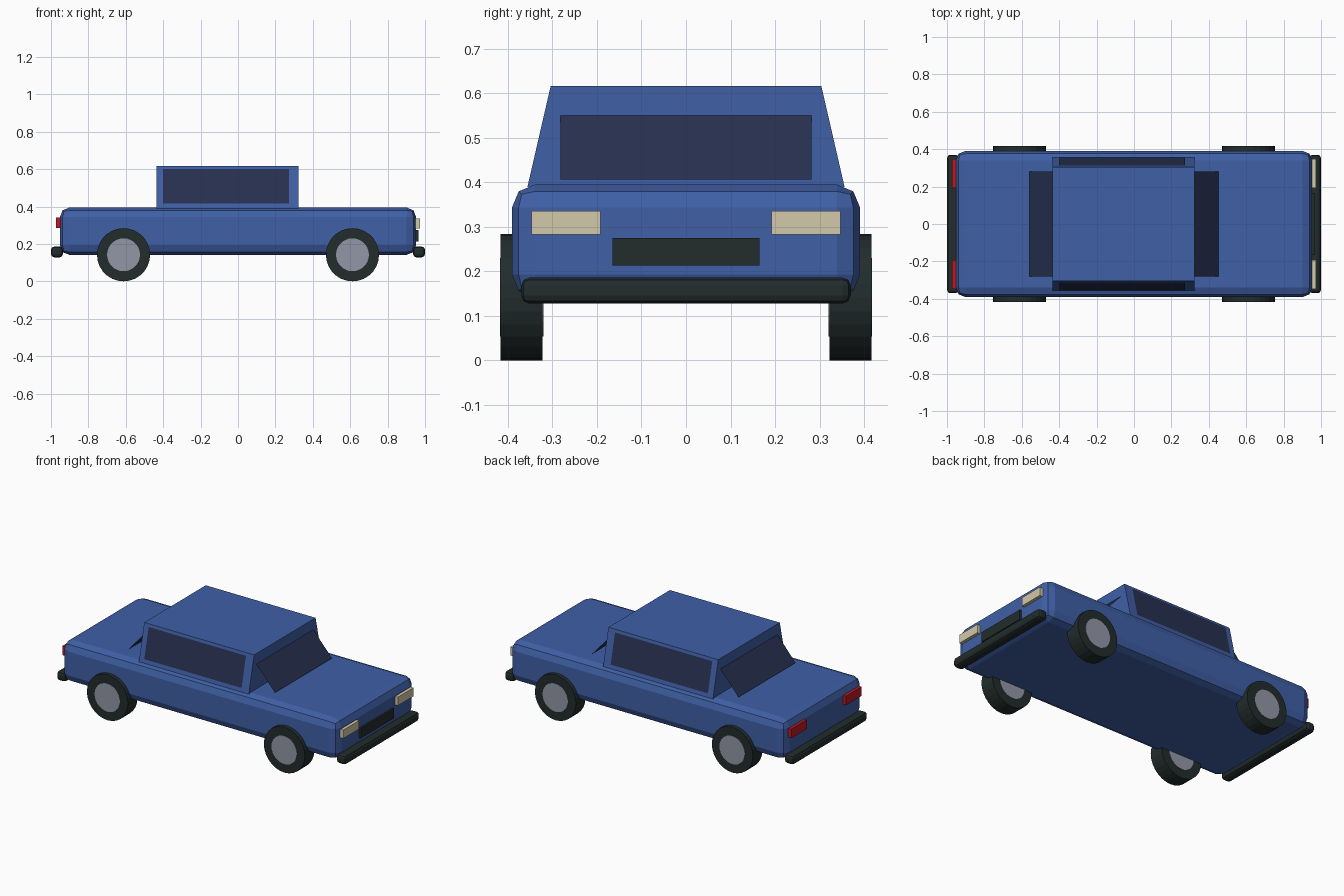
import bpy, bmesh, math
from mathutils import Vector

if "Cube" in bpy.data.objects:
    bpy.data.objects.remove(bpy.data.objects["Cube"])


def material(name, rgb):
    m = bpy.data.materials.new(name)
    m.diffuse_color = (*rgb, 1)
    m.use_nodes = True
    m.node_tree.nodes["Principled BSDF"].inputs["Base Color"].default_value = m.diffuse_color
    return m


BLUE = material("body blue", (0.05, 0.115, 0.38))
GLASS = material("dark glass", (0.02, 0.03, 0.08))
BLACK = material("black rubber", (0.016, 0.025, 0.025))
STEEL = material("wheel steel", (0.29, 0.31, 0.38))
CREAM = material("headlight cream", (0.65, 0.58, 0.40))
RED = material("tail light red", (0.50, 0.01, 0.02))


def finish(name, bm, mat):
    bmesh.ops.recalc_face_normals(bm, faces=bm.faces)
    me = bpy.data.meshes.new(name)
    bm.to_mesh(me)
    bm.free()
    me.materials.append(mat)
    ob = bpy.data.objects.new(name, me)
    bpy.context.collection.objects.link(ob)
    return ob


def box(name, lo, hi, mat, bevel=0.0, top_y=1.0):
    """Box between two corners; top_y narrows the roof, bevel rounds edges."""
    lo, hi = Vector(lo), Vector(hi)
    bm = bmesh.new()
    bmesh.ops.create_cube(bm, size=1)
    for v in bm.verts:
        if v.co.z > 0:
            v.co.y *= top_y
        v.co = (lo + hi) / 2 + v.co * (hi - lo)
    if bevel:
        bmesh.ops.bevel(bm, geom=bm.edges[:], offset=bevel, segments=2,
                        profile=0.5, affect='EDGES')
    return finish(name, bm, mat)


def sheet(name, pts, mat, outward):
    """Single flat pane facing outward."""
    bm = bmesh.new()
    f = bm.faces.new([bm.verts.new(p) for p in pts])
    f.normal_update()
    flip = f.normal.dot(Vector(outward)) < 0
    ob = finish(name, bm, mat)
    if (ob.data.polygons[0].normal.dot(Vector(outward)) < 0):
        ob.data.flip_normals()
    return ob


def cylinder(name, x, y, z, r, width, sides, mat):
    bm = bmesh.new()
    bmesh.ops.create_cone(bm, cap_ends=True, segments=sides, radius1=r,
                          radius2=r, depth=width)
    for v in bm.verts:
        v.co = Vector((x + v.co.x, y + v.co.z, z + v.co.y))
    return finish(name, bm, mat)


# Main body and tapered cabin
box("body", (-0.953, -0.391, 0.141), (0.953, 0.391, 0.395), BLUE, 0.052)
box("cabin", (-0.436, -0.356, 0.39), (0.324, 0.356, 0.616), BLUE, top_y=0.304 / 0.356)


def cabin_y(z):
    return 0.356 - (z - 0.39) * (0.052 / 0.226)


# Side windows lying on the sloped cabin sides
for s, side in ((-1, "right"), (1, "left")):
    yb, yt = cabin_y(0.415) + 0.004, cabin_y(0.60) + 0.004
    sheet(side + "_side_window",
          [(-0.40, s * yb, 0.415), (0.273, s * yb, 0.415),
           (0.273, s * yt, 0.60), (-0.40, s * yt, 0.60)], GLASS, (0, s, 0.2))

# Slanted windscreen and rear window panes
for name, x_top, x_bot in (("windscreen", 0.322, 0.453), ("rear_window", -0.434, -0.56)):
    sheet(name, [(x_bot, -0.282, 0.406), (x_bot, 0.282, 0.406),
                 (x_top, 0.282, 0.552), (x_top, -0.282, 0.552)],
          GLASS, (x_bot - x_top, 0, 0.1))

# Bumpers
box("front_bumper", (0.936, -0.37, 0.128), (1.0, 0.37, 0.186), BLACK, 0.018)
box("rear_bumper", (-1.0, -0.37, 0.128), (-0.936, 0.37, 0.186), BLACK, 0.018)

# Grille, headlights and tail lights
box("grille", (0.94, -0.165, 0.213), (0.965, 0.165, 0.275), BLACK)
for s, side in ((-1, "right"), (1, "left")):
    y0, y1 = sorted((s * 0.192, s * 0.347))
    box(side + "_headlight", (0.94, y0, 0.283), (0.972, y1, 0.336), CREAM)
    box(side + "_tail_light", (-0.972, y0, 0.285), (-0.94, y1, 0.342), RED)

# Wheels: tyre with a hub showing on both sides
for x, end in ((0.612, "front"), (-0.612, "rear")):
    for s, side in ((-1, "right"), (1, "left")):
        cylinder(f"{end}_{side}_tyre", x, s * 0.369, 0.142, 0.142, 0.094, 28, BLACK)
        cylinder(f"{end}_{side}_hub", x, s * 0.369, 0.142, 0.088, 0.098, 28, STEEL)
